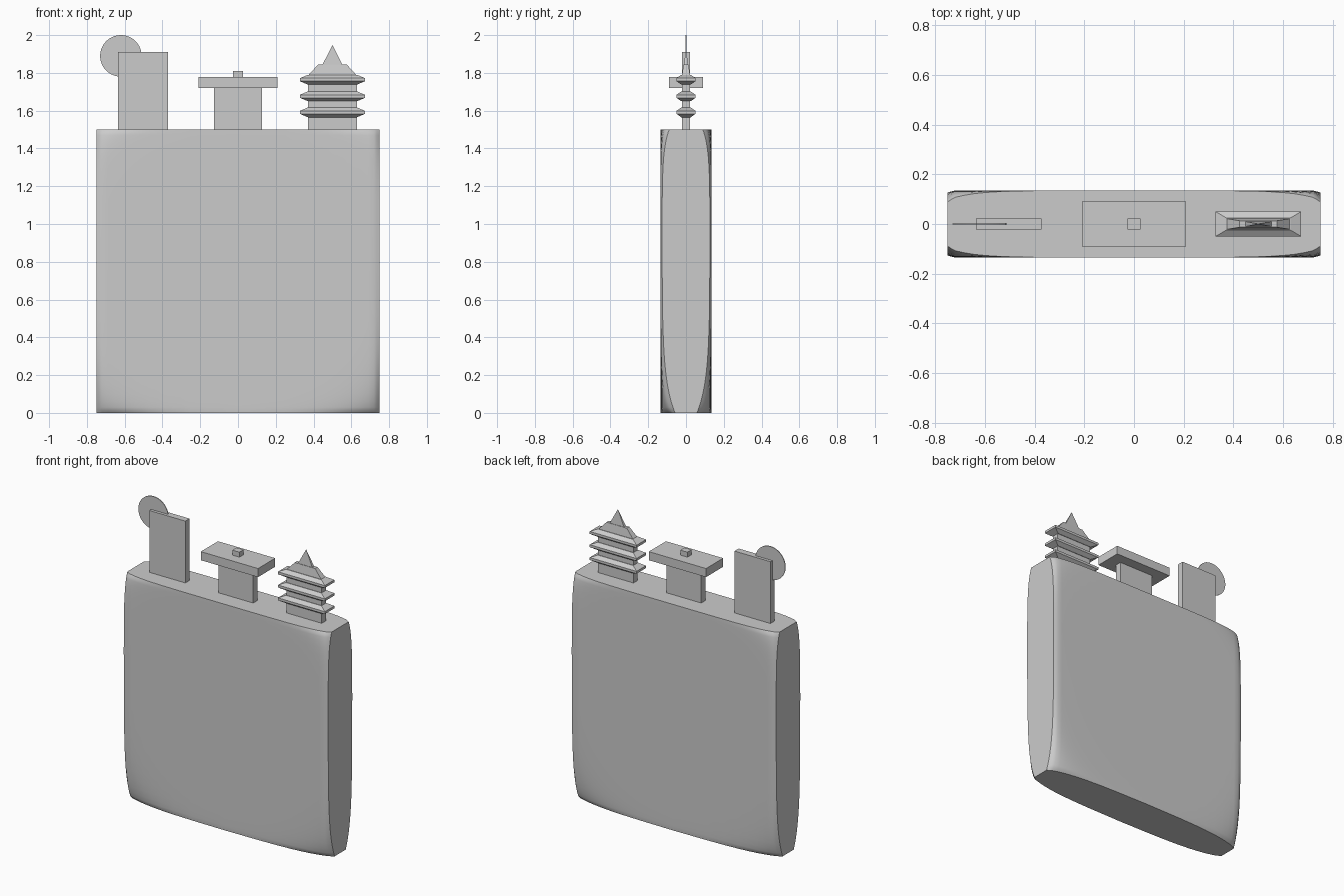
import bpy, bmesh, math

if "Cube" in bpy.data.objects:
    bpy.data.objects.remove(bpy.data.objects["Cube"])


def finish(name, bm):
    bmesh.ops.recalc_face_normals(bm, faces=bm.faces)
    me = bpy.data.meshes.new(name)
    bm.to_mesh(me)
    bm.free()
    ob = bpy.data.objects.new(name, me)
    bpy.context.collection.objects.link(ob)
    return ob


def stack(name, cx, rings):
    """Rectangular rings (half x, half y, z) joined from bottom to top."""
    bm = bmesh.new()
    loops = [[bm.verts.new((cx + sx * hx, sy * hy, z))
              for sx, sy in ((-1, -1), (1, -1), (1, 1), (-1, 1))]
             for hx, hy, z in rings]
    for a, b in zip(loops, loops[1:]):
        for i in range(4):
            j = (i + 1) % 4
            bm.faces.new((a[i], a[j], b[j], b[i]))
    bm.faces.new(loops[0][::-1])
    bm.faces.new(loops[-1])
    bmesh.ops.remove_doubles(bm, verts=bm.verts, dist=1e-5)
    return finish(name, bm)


def block(name, cx, hx, hy, z0, z1):
    return stack(name, cx, [(hx, hy, z0), (hx, hy, z1)])


# Body: slab whose front and back thin out towards the four corners
W, H, T = 0.75, 1.5, 0.135


def half_depth(x, z):
    s = W - abs(x)
    top, bottom = H - z, z
    d = 0.008 * max(0, 1 - s / 0.03)
    for t, amount, size in ((top, 0.038, 0.1), (bottom, 0.069, 0.17)):
        d += amount * math.exp(-(s + t + 1.5 * math.sqrt(s * t)) / size)
    return T - d


steps = [0, 0.015, 0.03, 0.06, 0.1, 0.15, 0.21, 0.28, 0.37, 0.5]
xs = [-W + s for s in steps] + [0] + [W - s for s in reversed(steps)]
zs = steps + [H / 2] + [H - s for s in reversed(steps)]
bm = bmesh.new()
sides = [[[bm.verts.new((x, k * half_depth(x, z), z)) for x in xs] for z in zs]
         for k in (-1, 1)]
n = len(xs)
for g in sides:
    for i in range(n - 1):
        for j in range(n - 1):
            bm.faces.new((g[i][j], g[i][j + 1], g[i + 1][j + 1], g[i + 1][j]))
f, b = sides
# Flat bottom, top and end faces
for pick in (lambda g: g[0], lambda g: g[-1],
             lambda g: [r[0] for r in g], lambda g: [r[-1] for r in g]):
    bm.faces.new(pick(f) + pick(b)[::-1])
body = finish("body", bm)
bpy.context.view_layer.objects.active = body
body.select_set(True)
bpy.ops.object.shade_smooth_by_angle(angle=math.radians(30))
body.select_set(False)

# Left: tall plate with a thin disc
block("tall_plate", -0.503, 0.132, 0.022, H, 1.91)
bpy.ops.mesh.primitive_cylinder_add(vertices=48, radius=0.11, depth=0.005,
                                    location=(-0.62, 0, 1.89),
                                    rotation=(math.pi / 2, 0, 0))
bpy.context.object.name = "disc"

# Middle: stem, wide slab and knob
block("stem", 0, 0.127, 0.022, H, 1.72)
block("wide_slab", 0, 0.21, 0.09, 1.72, 1.777)
block("knob", 0, 0.026, 0.022, 1.777, 1.81)

# Right: tiered tower with three eaves, a sloped roof and a spire
TX = 0.5
block("tower_core", TX, 0.13, 0.022, H, 1.785)
for i, z in enumerate((1.565, 1.65, 1.738)):
    stack(f"eave_{i + 1}", TX, [(0.13, 0.025, z), (0.172, 0.05, z + 0.018),
                                (0.172, 0.05, z + 0.034), (0.13, 0.025, z + 0.052)])
stack("roof", TX, [(0.13, 0.022, 1.785), (0.075, 0.013, 1.845)])
stack("spire", TX, [(0.052, 0.01, 1.845), (0, 0, 1.947)])
